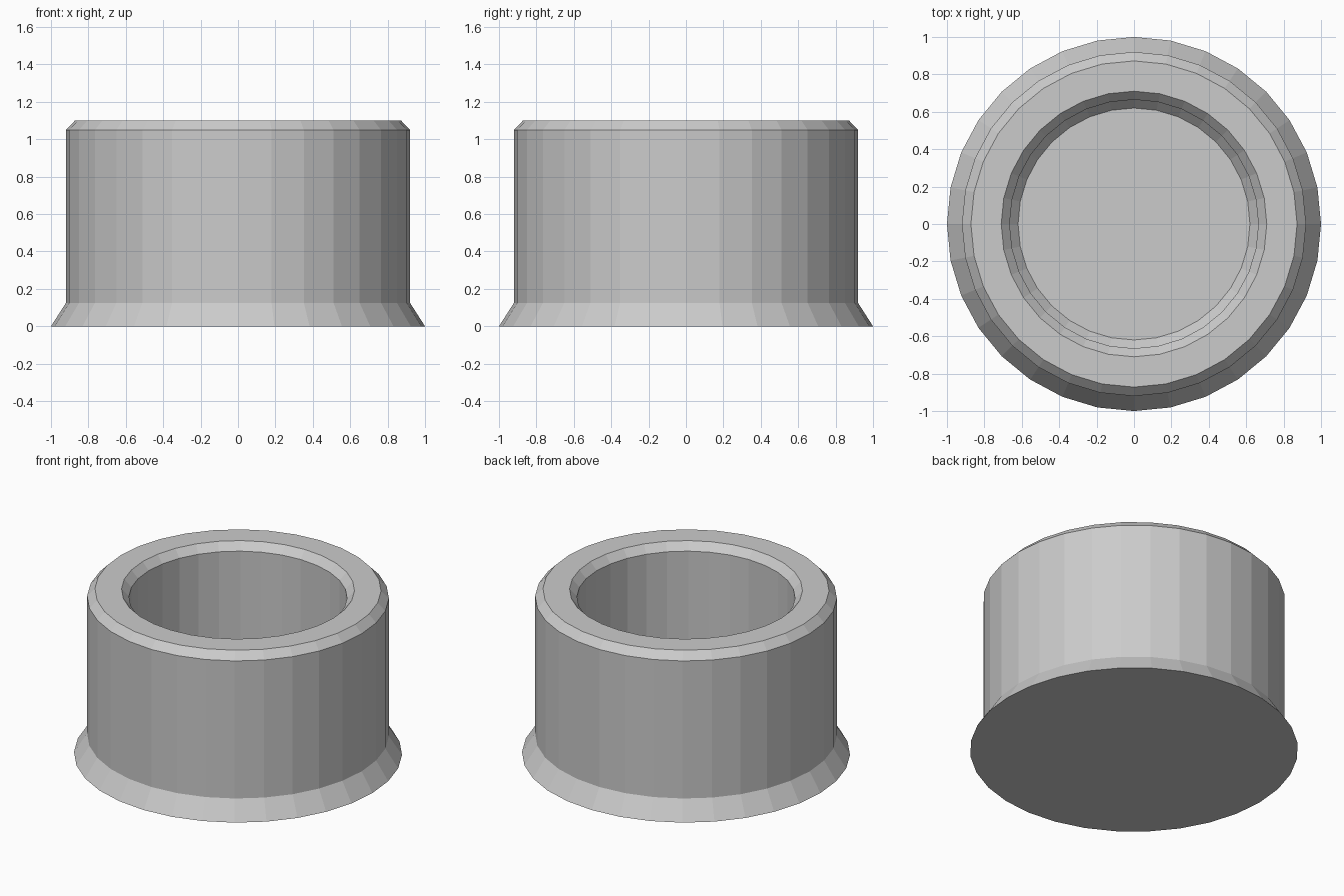
import bpy
import bmesh
from math import cos, sin, tau

if "Cube" in bpy.data.objects:
    bpy.data.objects.remove(bpy.data.objects["Cube"])

SIDES = 32

# Half-profile (radius, height): outside from base to rim, then down the bore
PROFILE = [
    (1.00, 0.00),   # flared foot
    (0.92, 0.125),
    (0.92, 1.05),   # outer wall
    (0.872, 1.10),  # outer chamfer
    (0.71, 1.10),   # flat rim
    (0.665, 1.05),  # inner chamfer
    (0.665, 0.20),  # bore wall
    (0.62, 0.15),   # chamfer at the floor
]


def lathe(name, profile, sides):
    """Spin a profile around z and cap both ends."""
    bm = bmesh.new()
    rings = [[bm.verts.new((r * cos(tau * i / sides), r * sin(tau * i / sides), z))
              for i in range(sides)] for r, z in profile]
    for a, b in zip(rings, rings[1:]):
        for i in range(sides):
            j = (i + 1) % sides
            bm.faces.new((a[i], a[j], b[j], b[i]))
    bm.faces.new(rings[0][::-1])   # underside
    bm.faces.new(rings[-1])        # cup floor
    bmesh.ops.recalc_face_normals(bm, faces=bm.faces)
    mesh = bpy.data.meshes.new(name)
    bm.to_mesh(mesh)
    bm.free()
    obj = bpy.data.objects.new(name, mesh)
    bpy.context.collection.objects.link(obj)
    return obj


lathe("round_cup", PROFILE, SIDES)
